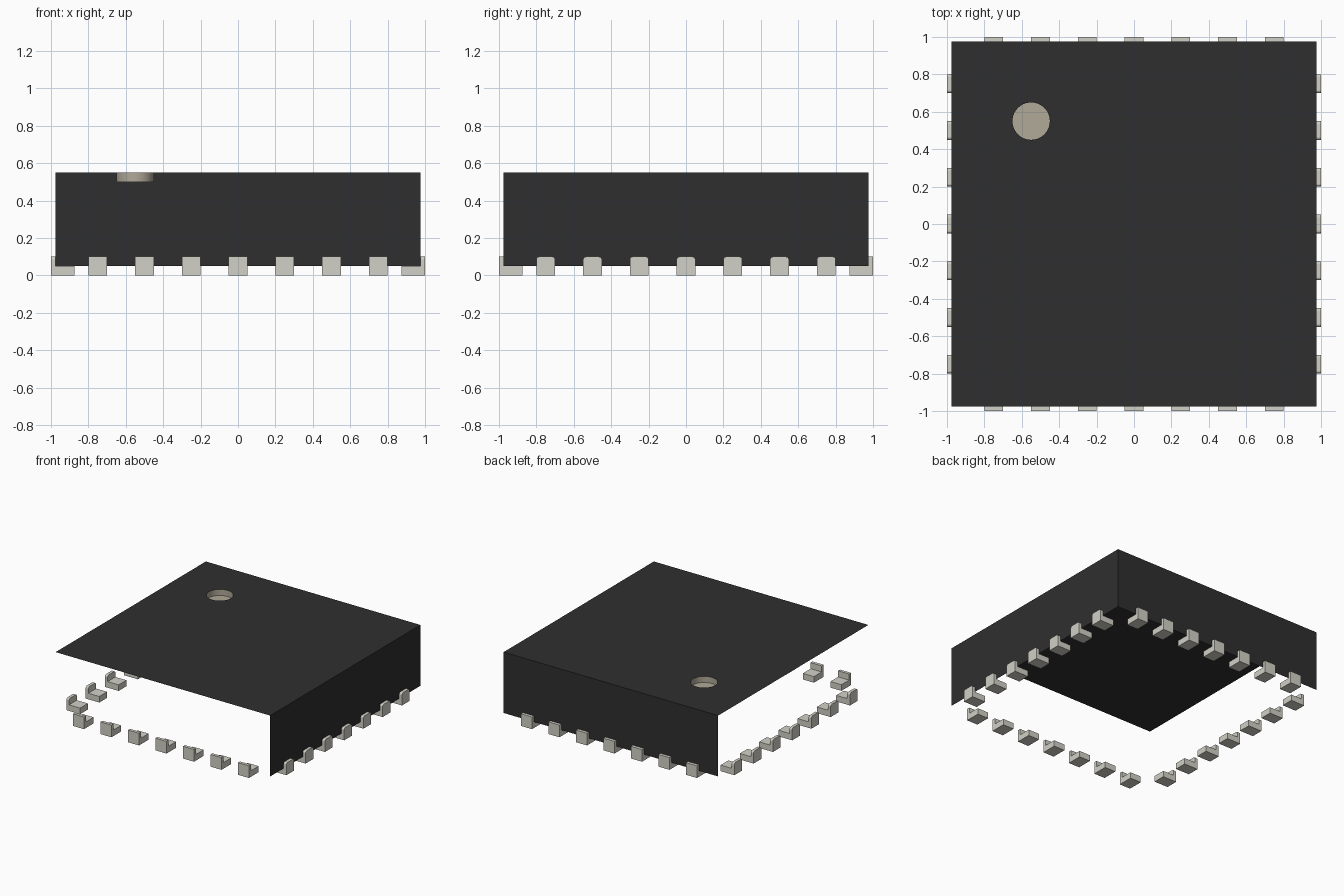
import bpy, bmesh, math
from mathutils import Matrix, Vector

cube = bpy.data.objects.get("Cube")
if cube:
    bpy.data.objects.remove(cube, do_unlink=True)

HALF, BOTTOM, TOP = 0.975, 0.05, 0.55
DOT = Vector((-0.55, 0.55, TOP))
DOT_R, DOT_DEPTH = 0.1, 0.05


def material(name, rgb):
    m = bpy.data.materials.new(name)
    m.use_nodes = True
    m.diffuse_color = (*rgb, 1)
    m.node_tree.nodes["Principled BSDF"].inputs["Base Color"].default_value = (*rgb, 1)
    return m


black = material("black plastic", (0.028, 0.028, 0.028))
metal = material("pale metal", (0.645, 0.638, 0.572))
tan = material("tan marker", (0.435, 0.398, 0.316))


def make_object(name, bm, mat):
    mesh = bpy.data.meshes.new(name)
    bm.to_mesh(mesh)
    bm.free()
    mesh.materials.append(mat)
    ob = bpy.data.objects.new(name, mesh)
    bpy.context.collection.objects.link(ob)
    return ob


def ring(bm, z):
    return bmesh.ops.create_circle(
        bm, segments=40, radius=DOT_R,
        matrix=Matrix.Translation((DOT.x, DOT.y, z)))["verts"]


# Lid sheet with a round opening
bm = bmesh.new()
corners = [bm.verts.new((x * HALF, y * HALF, TOP))
           for x, y in ((-1, -1), (1, -1), (1, 1), (-1, 1))]
for i in range(4):
    bm.edges.new((corners[i], corners[(i + 1) % 4]))
ring(bm, TOP)
bmesh.ops.triangle_fill(bm, edges=bm.edges[:], use_beauty=True, normal=(0, 0, 1))
for f in bm.faces:
    f.normal_update()
    if f.normal.z < 0:
        f.normal_flip()
# Two thin walls: left side and back; the other sides and floor are open
for a, b in ((corners[1], corners[2]), (corners[2], corners[3])):
    low_a, low_b = (bm.verts.new((v.co.x, v.co.y, BOTTOM)) for v in (a, b))
    bm.faces.new((a, low_a, low_b, b))
make_object("body_shell", bm, black)

# Recessed round marker: floor disc and inward-facing rim
bm = bmesh.new()
upper, lower = ring(bm, TOP), ring(bm, TOP - DOT_DEPTH)
n = len(upper)
for i in range(n):
    j = (i + 1) % n
    f = bm.faces.new((upper[i], upper[j], lower[j], lower[i]))
    f.normal_update()
    if f.normal.dot(f.calc_center_median() - DOT) > 0:
        f.normal_flip()
floor = bm.faces.new(lower)
floor.normal_update()
if floor.normal.z < 0:
    floor.normal_flip()
marker = make_object("corner_marker", bm, tan)
bpy.context.view_layer.objects.active = marker
marker.select_set(True)
bpy.ops.object.shade_smooth_by_angle(angle=math.radians(40))
marker.select_set(False)


# L-shaped contact: long foot under the body, short upright outside it
def pin(name, offset, angle, rounded):
    profile = ((0.875, 0), (1, 0), (1, 0.1), (HALF, 0.1), (HALF, 0.05), (0.875, 0.05))
    bm = bmesh.new()
    face = bm.faces.new([bm.verts.new((x, offset - 0.05, z)) for x, z in profile])
    ext = bmesh.ops.extrude_face_region(bm, geom=[face])["geom"]
    bmesh.ops.translate(bm, vec=(0, 0.1, 0),
                        verts=[g for g in ext if isinstance(g, bmesh.types.BMVert)])
    if rounded:
        tips = [e for e in bm.edges if all(v.co.z > 0.09 for v in e.verts)
                and abs(e.verts[0].co.x - e.verts[1].co.x) > 0.01]
        bmesh.ops.bevel(bm, geom=tips, offset=0.015, segments=3,
                        profile=0.5, affect='EDGES')
    bmesh.ops.recalc_face_normals(bm, faces=bm.faces[:])
    bmesh.ops.rotate(bm, verts=bm.verts[:], cent=(0, 0, 0),
                     matrix=Matrix.Rotation(angle, 3, 'Z'))
    make_object(name, bm, metal)


# Seven contacts along each side
for k, side in enumerate(("left", "back", "right", "front")):
    for i in range(7):
        pin(f"{side}_pin_{i + 1}", (i - 3) * 0.25, k * math.pi / 2, k % 2 == 0)
